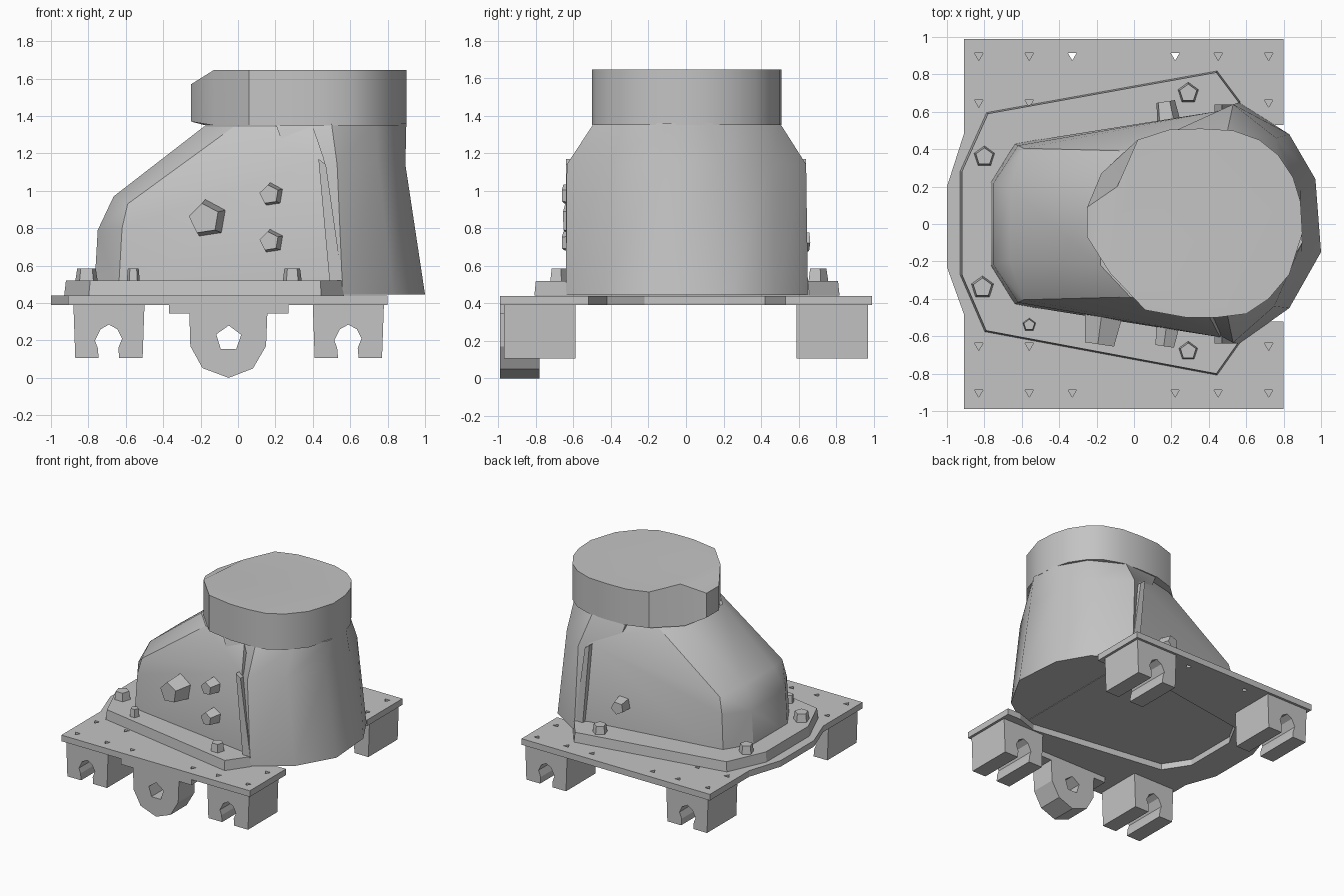
import bpy, bmesh
from math import cos, sin, pi
from mathutils import Matrix, Vector

cube = bpy.data.objects.get("Cube")
if cube:
    bpy.data.objects.remove(cube)

GREY = (0.55, 0.55, 0.55, 1)
mat = bpy.data.materials.new("plain grey")
mat.use_nodes = True
mat.diffuse_color = GREY
mat.node_tree.nodes["Principled BSDF"].inputs["Base Color"].default_value = GREY


def finish(name, bm, smooth=None):
    bmesh.ops.recalc_face_normals(bm, faces=bm.faces)
    me = bpy.data.meshes.new(name)
    bm.to_mesh(me)
    bm.free()
    me.materials.append(mat)
    ob = bpy.data.objects.new(name, me)
    bpy.context.collection.objects.link(ob)
    if smooth:
        bpy.ops.object.select_all(action='DESELECT')
        ob.select_set(True)
        bpy.context.view_layer.objects.active = ob
        bpy.ops.object.shade_smooth_by_angle(angle=smooth)
    return ob


def prism(name, loops, place, depth):
    """Fill an outline (plus hole loops) and extrude it by the depth vector."""
    bm = bmesh.new()
    for loop in loops:
        vs = [bm.verts.new(place(*p)) for p in loop]
        for a, b in zip(vs, vs[1:] + vs[:1]):
            bm.edges.new((a, b))
    bmesh.ops.triangle_fill(bm, edges=bm.edges[:], use_beauty=True)
    ext = bmesh.ops.extrude_face_region(bm, geom=bm.faces[:])
    moved = [g for g in ext["geom"] if isinstance(g, bmesh.types.BMVert)]
    bmesh.ops.translate(bm, verts=moved, vec=depth)
    return finish(name, bm)


def hull(name, points, smooth=None):
    bm = bmesh.new()
    for p in points:
        bm.verts.new(p)
    bmesh.ops.convex_hull(bm, input=bm.verts[:])
    return finish(name, bm, smooth)


def both(points):
    return [(x, s * y, z) for x, y, z in points for s in (1, -1)]


def ngon(cx, cy, r, n, turn=0.0):
    return [(cx + r * cos(turn + 2 * pi * k / n), cy + r * sin(turn + 2 * pi * k / n))
            for k in range(n)]


def loft(name, rings, smooth, nose=0):
    """Join rings of equal length and cap the ends; the first few points
    of the top ring may form a separate sloping nose face."""
    bm = bmesh.new()
    loops = [[bm.verts.new(p) for p in ring] for ring in rings]
    n = len(rings[0])
    for lo, hi in zip(loops, loops[1:]):
        for k in range(n):
            j = (k + 1) % n
            bm.faces.new((lo[k], lo[j], hi[j], hi[k]))
    bm.faces.new(loops[0])
    top = loops[-1]
    if nose:
        bm.faces.new(top[:nose])
        top = [top[0]] + top[nose - 1:]
    bm.faces.new(top)
    return finish(name, bm, smooth)


def bolt(name, pos, axis, r, h, sides=5):
    bm = bmesh.new()
    rot = Vector((0, 0, 1)).rotation_difference(Vector(axis)).to_matrix().to_4x4()
    bmesh.ops.create_cone(bm, cap_ends=True, segments=sides, radius1=r, radius2=r * .8,
                          depth=h, matrix=Matrix.Translation(pos) @ rot)
    return finish(name, bm)


# Base plate: open on one side, with small drilled holes
outer = [(-.91, -.99), (.8, -.99), (.8, -.52), (.68, -.52), (.5, -.58), (-.62, -.42),
         (-.75, -.22), (-.75, .22), (-.64, .42), (.5, .6), (.68, .53), (.8, .53),
         (.8, .99), (-.91, .99), (-.91, .48), (-1, .2), (-1, -.23), (-.91, -.48)]
holes = []
for s in (1, -1):
    spots = [(x, .9) for x in (-.83, -.56, -.33, .22, .45, .72)]
    spots += [(x, .65) for x in (-.83, -.56, .72)]
    holes += [ngon(x, s * y, .026, 3, pi / 6) for x, y in spots]
prism("base_plate", [outer] + holes, lambda x, y: (x, y, .39), (0, 0, .05))

# Raised collar around the housing
collar = [(.44, .81), (-.78, .59), (-.92, .28), (-.92, -.27), (-.79, -.57), (.44, -.8),
          (.56, -.63), (.56, .65)]
hull("collar", [(x, y, .52) for x, y in collar]
     + [(x * 1.01, y * 1.01, .441) for x, y in collar])

# Sloping housing with flat side panels
hull("housing", both([
    (-.77, .22, .445), (-.64, .43, .445), (.55, .61, .445),
    (-.75, .22, .79), (-.62, .42, .8), (-.665, .19, .97), (-.59, .405, .93),
    (.46, .605, 1.17), (-.18, .22, 1.345), (-.02, .39, 1.345), (.4, .49, 1.345)]), pi / 7)

# Tower on the housing's tall end, flaring at the foot
foot = [(.3, -.5), (.56, -.64), (.83, -.45), (1, -.15), (.97, .24), (.83, .48),
        (.56, .65), (.3, .5)]
waist = [(.28, -.5), (.53, -.635), (.75, -.44), (.895, -.15), (.89, .18), (.76, .46),
         (.53, .64), (.28, .5)]
neck = [(.2, -.48), (.5, -.49), (.74, -.36), (.9, -.1), (.89, .13), (.76, .36),
        (.5, .5), (.2, .49)]
loft("tower", [[(x, y, z) for x, y in ring]
               for ring, z in ((foot, .445), (waist, 1.14), (neck, 1.36))], pi / 5)

# Tower cap with a narrow nose falling towards the slope
rim = [(.02, .45), (.19, .505), (.36, .51), (.53, .5), (.67, .45), (.77, .37), (.85, .25),
       (.89, .12), (.9, -.05), (.83, -.27), (.72, -.4), (.6, -.48), (.44, -.5), (.28, -.5),
       (.06, -.46)]
rim.reverse()
nose_top = [(-.09, .2, 1.645), (-.25, .09, 1.57), (-.25, -.07, 1.57), (-.13, -.26, 1.645)]
nose_low = [(-.175, .27, 1.35), (-.25, .09, 1.37), (-.25, -.07, 1.37), (-.13, -.26, 1.35)]
loft("tower_cap", [nose_low + [(x, y, 1.35) for x, y in rim[::1]],
                   nose_top + [(x, y, 1.645) for x, y in rim[::1]]], pi / 5, nose=4)

# Ribs at the edge of the side panels
for side, s in (("front", -1), ("back", 1)):
    hull(side + "_rib", [(x, s * y, z) for y in (.57, .64)
                         for x, z in ((.43, 1.17), (.47, 1.14), (.49, .51), (.56, .51))])

# Bolts on the side panels
bolt("large_front_nut", (-.17, -.57, .85), (-.15, -1, 0), .105, .15)
for i, (z, s) in enumerate(((.98, -1), (.73, -1), (.73, 1))):
    bolt("panel_bolt_%d" % (i + 1), (.175, s * .6, z), (-.15, s, 0), .066, .11)

# Bolts on the collar
for i, (x, y, r) in enumerate(((-.8, .36, .06), (-.81, -.34, .065), (-.56, -.54, .038),
                               (.29, -.68, .055), (.29, .7, .06))):
    bolt("collar_bolt_%d" % (i + 1), (x, y, .545), (0, 0, 1), r, .08)

# Slotted brackets under the four corners
bracket = [(-.19, .39), (-.18, .105), (-.055, .105), (-.06, .16), (-.075, .2), (-.045, .26),
           (0, .285), (.045, .26), (.07, .21), (.05, .16), (.055, .105), (.18, .105), (.19, .39)]
for side, y in (("front", -.97), ("back", .59)):
    for hand, cx in (("right", -.69), ("left", .59)):
        prism("%s_%s_bracket" % (side, hand), [bracket],
              lambda u, z: (cx + u, y, z), (0, .38, 0))

# Pierced lug under the front edge
lug = [(-.32, .39), (-.32, .345), (-.21, .345), (-.205, .17), (-.14, .052), (0, 0),
       (.13, .05), (.2, .17), (.207, .345), (.32, .345), (.32, .39)]
prism("front_lug", [lug, ngon(0, .21, .07, 5, .3)],
      lambda u, z: (-.05 + u, -.99, z), (0, .21, 0))
